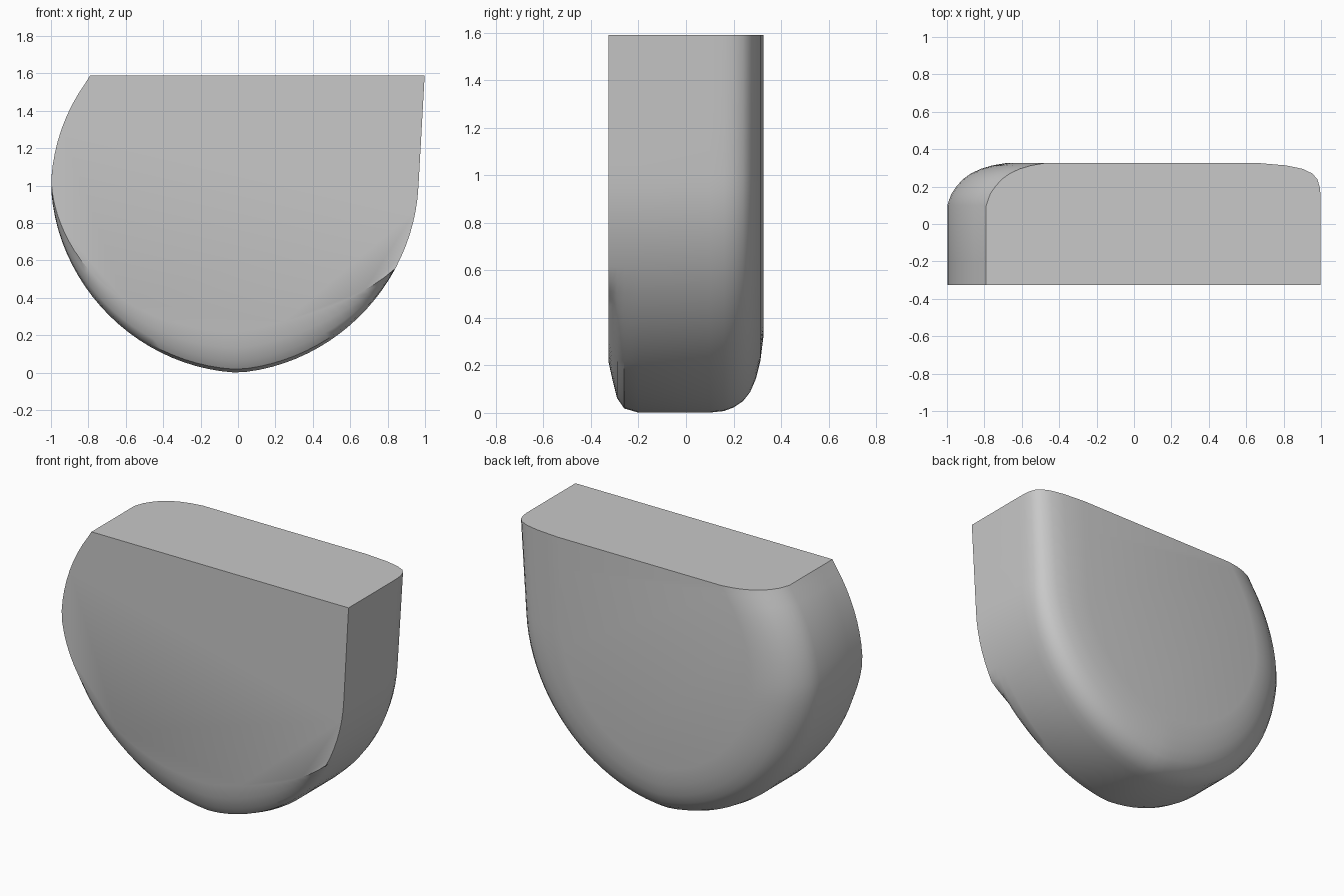
import bpy, bmesh, math

if "Cube" in bpy.data.objects:
    bpy.data.objects.remove(bpy.data.objects["Cube"], do_unlink=True)

TOP = 1.59

# Plain grey material
grey = bpy.data.materials.new("plain grey")
grey.use_nodes = True
colour = (0.58, 0.58, 0.58, 1)
grey.diffuse_color = colour
grey.node_tree.nodes["Principled BSDF"].inputs["Base Color"].default_value = colour

# Depth slices: y, share of the front chamfer, share of the back rounding
SLICES = [(-0.327, 1, 0), (-0.308, 0.6, 0), (-0.29, 0.28, 0), (-0.26, 0.08, 0),
          (-0.2, 0, 0), (0.1, 0, 0), (0.16, 0, 0.07), (0.2, 0, 0.16),
          (0.24, 0, 0.28), (0.27, 0, 0.42), (0.295, 0, 0.6), (0.313, 0, 0.8),
          (0.326, 0, 1.05)]


def outline():
    """Open rim from the upper left, round the bottom, to the upper right."""
    points = [(-0.79, TOP, 144)]
    steps = 54
    for i in range(steps + 1):
        a = math.radians(146 + (360 - 146) * i / steps)
        c, s = math.cos(a), math.sin(a)
        r = 1 - max(0, c) * (0.035 - 0.044 * s) - 0.045 * max(0, s * c)
        r -= 0.03 * max(0, s)
        points.append((r * c, 1 + r * s, math.degrees(a)))
    for k in (1, 2, 3):
        points.append((0.965 + 0.033 * k / 3, 1 + (TOP - 1) * k / 3, 360 + 10 * k))
    return points


def inset(point, front, back):
    """Move a rim point inward; the back edge gets tighter toward the right."""
    x, z, a = point
    t = min(1, max(0, (a - 177) / 155))
    chamfer = 0.22 * math.sin(math.pi * t ** 1.5)
    tightness = 1 + 1.2 * max(0, a - 200) / 190
    d = front * chamfer + 0.3 * back ** tightness
    dx, dz = -x, max(0, 1 - z)
    length = math.hypot(dx, dz)
    return x + dx / length * d, z + dz / length * d


# Rounded slab body
bm = bmesh.new()
rim = outline()
loops = []
for y, front, back in SLICES:
    row = []
    for p in rim:
        x, z = inset(p, front, back)
        row.append(bm.verts.new((x, y, z)))
    loops.append(row)
for a, b in zip(loops, loops[1:]):
    for i in range(len(rim) - 1):
        bm.faces.new((a[i], a[i + 1], b[i + 1], b[i]))

# Flat front, back and top
bm.faces.new(loops[0])
bm.faces.new(loops[-1][::-1])
bm.faces.new([row[0] for row in loops] + [row[-1] for row in loops[::-1]])
bmesh.ops.recalc_face_normals(bm, faces=bm.faces)

mesh = bpy.data.meshes.new("rounded_body")
bm.to_mesh(mesh)
bm.free()
mesh.materials.append(grey)
body = bpy.data.objects.new("rounded_body", mesh)
bpy.context.collection.objects.link(body)
bpy.ops.object.select_all(action="DESELECT")
body.select_set(True)
bpy.context.view_layer.objects.active = body
bpy.ops.object.shade_smooth_by_angle(angle=math.radians(35))
